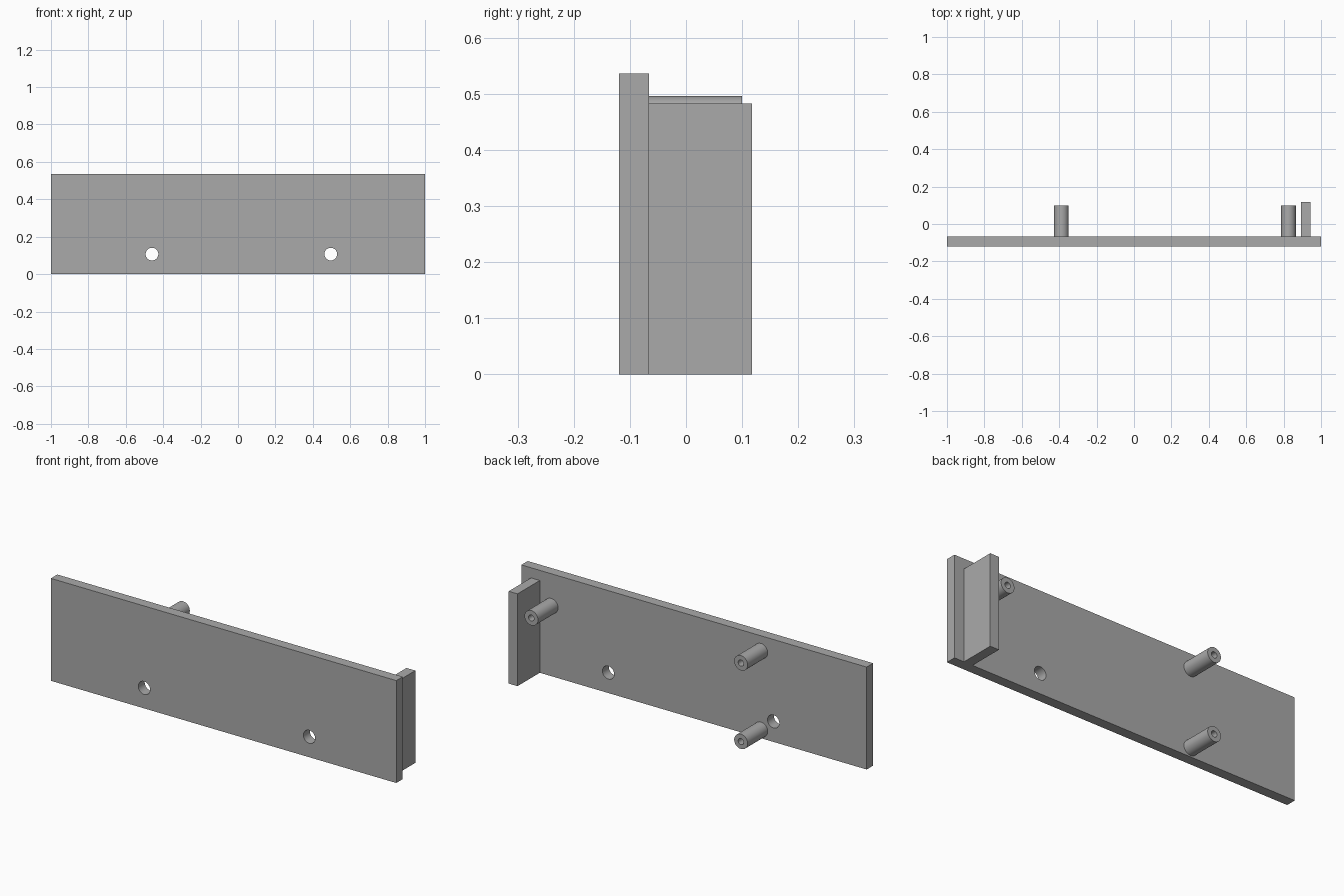
import bpy, bmesh, math
from mathutils import Vector

if "Cube" in bpy.data.objects:
    bpy.data.objects.remove(bpy.data.objects["Cube"])

grey = bpy.data.materials.new("plain grey")
grey.diffuse_color = (0.40, 0.40, 0.40, 1)
grey.use_nodes = True
grey.node_tree.nodes["Principled BSDF"].inputs["Base Color"].default_value = grey.diffuse_color

FRONT, BACK = -0.119, -0.066   # plate faces
POST_END = 0.10
SEG = 40


def finish(name, bm):
    bmesh.ops.recalc_face_normals(bm, faces=bm.faces)
    me = bpy.data.meshes.new(name)
    bm.to_mesh(me)
    bm.free()
    me.materials.append(grey)
    ob = bpy.data.objects.new(name, me)
    bpy.context.collection.objects.link(ob)
    return ob


def box(name, lo, hi):
    bm = bmesh.new()
    bmesh.ops.create_cube(bm, size=1)
    for v in bm.verts:
        v.co = Vector([(a + b) / 2 + c * (b - a) for a, b, c in zip(lo, hi, v.co)])
    return finish(name, bm)


def lathe_y(name, x, z, profile):
    """Closed (radius, y) profile revolved about an axis along y."""
    bm = bmesh.new()
    rings = [[bm.verts.new((x + r * math.cos(2 * math.pi * i / SEG), y,
                            z + r * math.sin(2 * math.pi * i / SEG)))
              for i in range(SEG)] for r, y in profile]
    for a, b in zip(rings, rings[1:]):
        for i in range(SEG):
            j = (i + 1) % SEG
            bm.faces.new((a[i], a[j], b[j], b[i]))
    bm.faces.new(rings[0])
    bm.faces.new(rings[-1])
    return finish(name, bm)


def smooth(ob):
    bpy.ops.object.select_all(action='DESELECT')
    ob.select_set(True)
    bpy.context.view_layer.objects.active = ob
    bpy.ops.object.shade_smooth_by_angle(angle=math.radians(30))


# Panel with two round through holes
panel = box("panel", (-1, FRONT, 0), (1, BACK, 0.536))
for x in (-0.46, 0.496):
    cutter = lathe_y("hole_cutter", x, 0.107, [(0.034, FRONT - 0.05), (0.034, BACK + 0.05)])
    mod = panel.modifiers.new("hole", 'BOOLEAN')
    mod.operation, mod.solver, mod.object = 'DIFFERENCE', 'EXACT', cutter
    bpy.context.view_layer.objects.active = panel
    bpy.ops.object.modifier_apply(modifier=mod.name)
    bpy.data.objects.remove(cutter)
smooth(panel)

# Upright tab behind the right end
box("side_tab", (0.893, BACK, 0), (0.944, 0.118, 0.483))

# Hollow mounting posts
for x, z in ((-0.388, 0.457), (-0.388, 0.046), (0.826, 0.368)):
    smooth(lathe_y("mounting_post", x, z,
                   [(0.039, BACK), (0.039, POST_END), (0.016, POST_END), (0.016, BACK + 0.002)]))
